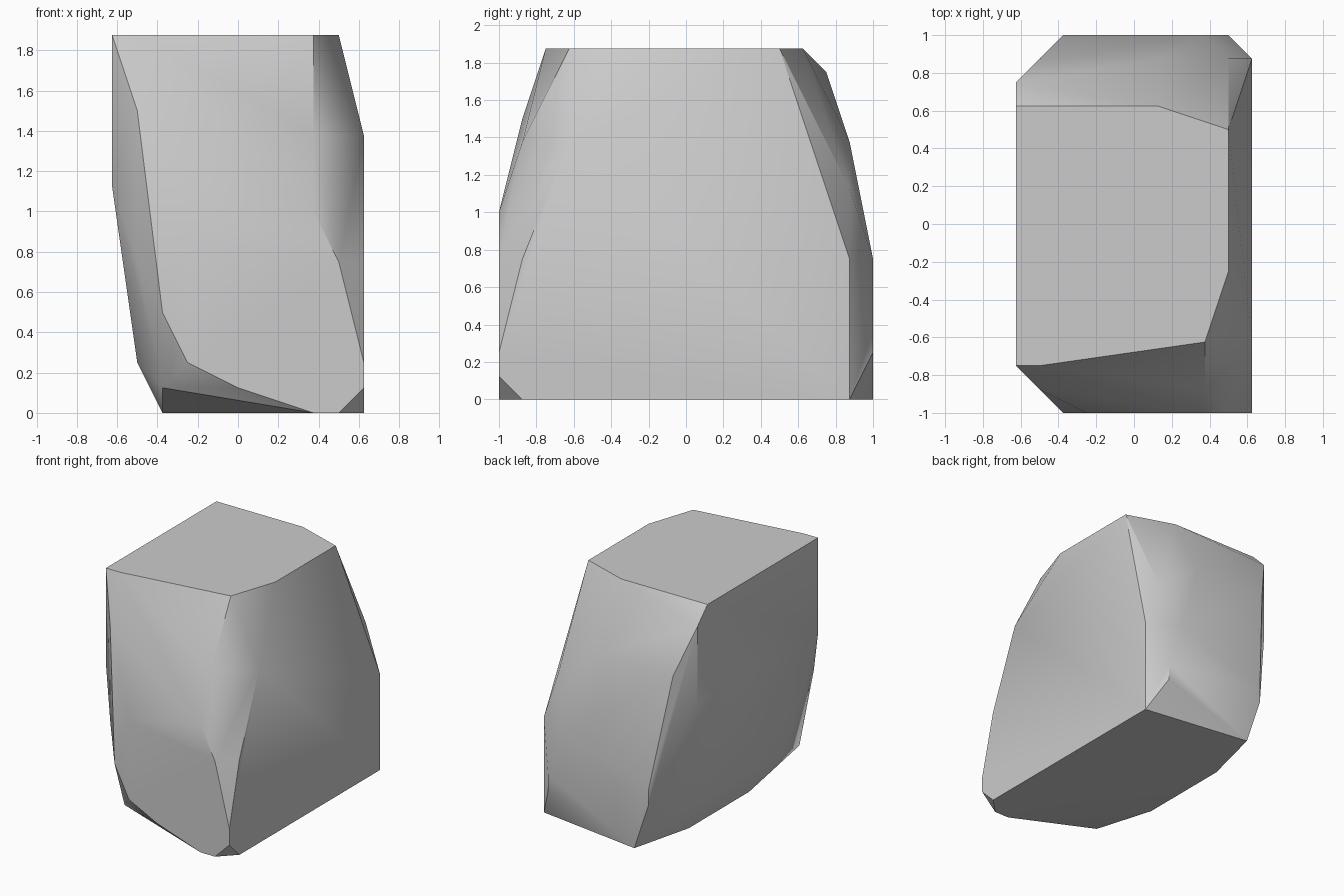
import bpy
import bmesh
import math

# Remove the default object
default = bpy.data.objects.get("Cube")
if default:
    bpy.data.objects.remove(default, do_unlink=True)

UNIT = 1 / 8  # the boulder's corners are placed on a grid of this step


def make_material(name, color):
    mat = bpy.data.materials.new(name)
    mat.use_nodes = True
    mat.diffuse_color = color
    mat.node_tree.nodes["Principled BSDF"].inputs["Base Color"].default_value = color
    return mat


def make_boulder(name, corner_groups, mat):
    """Wrap a faceted convex skin around the grid corners."""
    bm = bmesh.new()
    for group in corner_groups:
        for corner in group:
            bm.verts.new([c * UNIT for c in corner])
    hull = bmesh.ops.convex_hull(bm, input=bm.verts)
    spare = {g for g in hull["geom_interior"] + hull["geom_unused"]
             if isinstance(g, bmesh.types.BMVert)}
    bmesh.ops.delete(bm, geom=list(spare), context="VERTS")

    # Merge flat neighbours into clean faces
    bmesh.ops.dissolve_limit(bm, angle_limit=math.radians(0.5),
                             verts=bm.verts, edges=bm.edges)
    bmesh.ops.recalc_face_normals(bm, faces=bm.faces)

    mesh = bpy.data.meshes.new(name)
    bm.to_mesh(mesh)
    bm.free()
    mesh.materials.append(mat)
    obj = bpy.data.objects.new(name, mesh)
    bpy.context.collection.objects.link(obj)
    return obj


# Flat top
top = [(x, y, 15) for x, y in
       ((-5, -6), (-4, -6), (3, -5), (4, -2), (4, 4), (1, 5), (-5, 5))]

# Flat underside
underside = [(x, y, 0) for x, y in
             ((-3, -2), (3, -8), (4, -8), (5, -7), (5, 7), (-2, 8), (-3, 4))]

# Front wall, with the sloped shoulders above it
front = [(x, -8, z) for x, z in
         ((-3, 4), (-2, 2), (0, 1), (5, 1), (5, 2), (4, 6), (3, 8), (-2, 7))]
front += [(-4, -7, 12), (3, -7, 11), (-4, -7, 6), (-3, -7, 1)]

# Back wall, with the sloped shoulders above it
back = [(x, 8, z) for x, z in
        ((4, 2), (4, 3), (3, 6), (-3, 4), (-3, 3))]
back += [(4, 7, 9), (1, 7, 11), (-4, 7, 11), (-5, 6, 14)]

# Side walls
left_side = [(5, -7, 6), (5, -5, 11), (5, 7, 6)]
right_side = [(-5, -6, 9), (-5, 6, 9), (-4, -4, 2), (-4, 5, 2)]

stone = make_material("stone grey", (0.6, 0.6, 0.6, 1))
boulder = make_boulder(
    "boulder", (top, underside, front, back, left_side, right_side), stone)

# Soft facets with crisp main edges
bpy.ops.object.select_all(action="DESELECT")
boulder.select_set(True)
bpy.context.view_layer.objects.active = boulder
bpy.ops.object.shade_smooth_by_angle(angle=math.radians(30))
